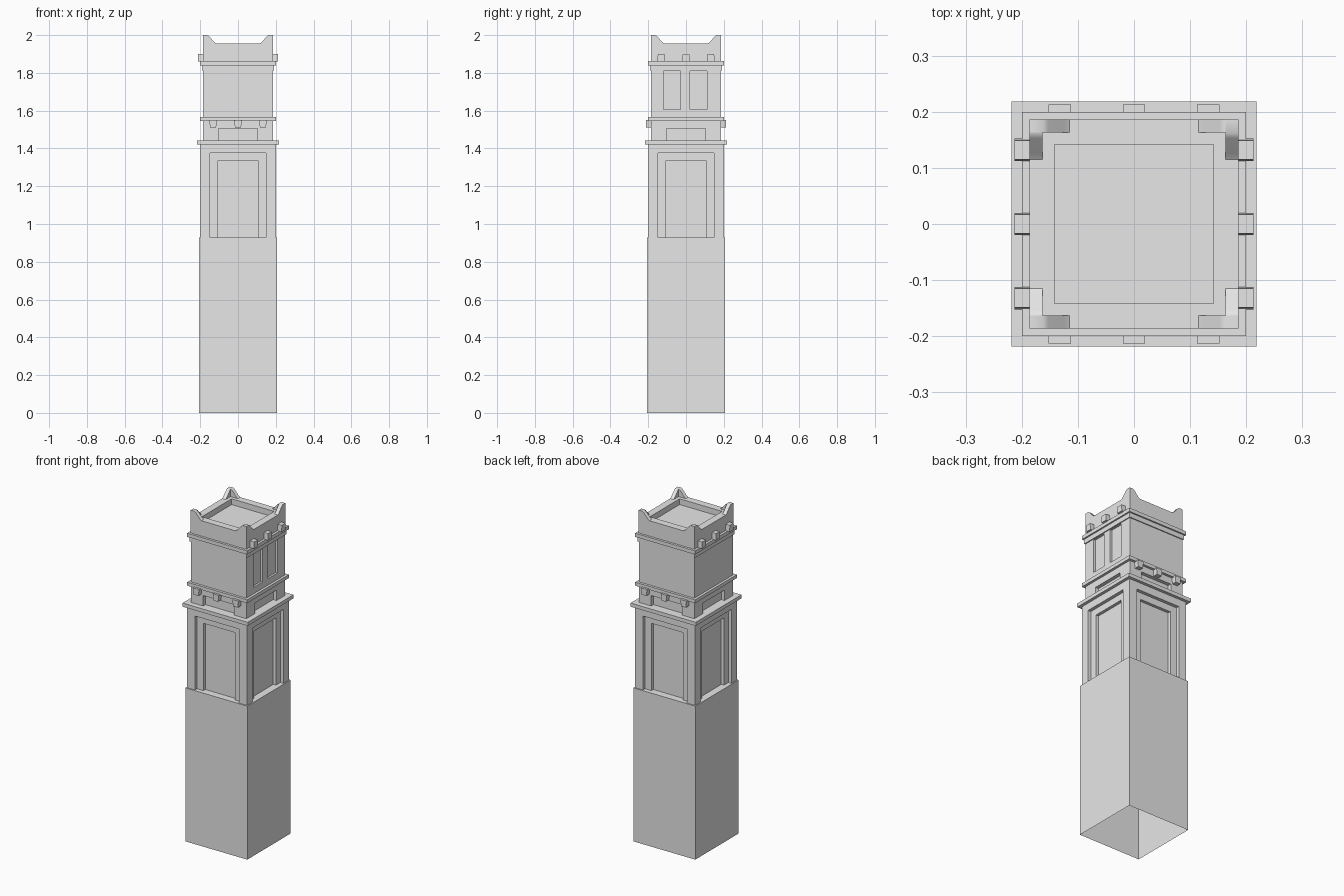
import bpy, bmesh, math
from mathutils import Matrix, Vector

cube = bpy.data.objects.get("Cube")
if cube:
    bpy.data.objects.remove(cube, do_unlink=True)

stone = bpy.data.materials.new("pale_grey_stone")
stone.use_nodes = True
stone.diffuse_color = (0.8, 0.8, 0.8, 1)
stone.node_tree.nodes["Principled BSDF"].inputs["Base Color"].default_value = (0.8, 0.8, 0.8, 1)


def finish(name, bm):
    bmesh.ops.recalc_face_normals(bm, faces=bm.faces)
    mesh = bpy.data.meshes.new(name)
    bm.to_mesh(mesh)
    bm.free()
    mesh.materials.append(stone)
    obj = bpy.data.objects.new(name, mesh)
    bpy.context.collection.objects.link(obj)
    return obj


def box(name, x, y, z, turn=0, taper_z=None, taper=1):
    """Box from (min, max) ranges, turned about the tower axis; one end may taper across x."""
    bm = bmesh.new()
    bmesh.ops.create_cube(bm, size=1)
    mid = (x[0] + x[1]) / 2
    for v in bm.verts:
        v.co = Vector(r[0] if c < 0 else r[1] for c, r in zip(v.co, (x, y, z)))
        if taper_z is not None and abs(v.co.z - taper_z) < 1e-4:
            v.co.x = mid + (v.co.x - mid) * taper
    bm.transform(Matrix.Rotation(math.radians(turn), 4, "Z"))
    return finish(name, bm)


def block(name, half, low, high):
    return box(name, (-half, half), (-half, half), (low, high))


def cut(obj, x, y, z, turn=0):
    """Carve a box out of a part and discard the cutter."""
    cutter = box("cutter", x, y, z, turn)
    cutter.hide_render = True
    mod = obj.modifiers.new("recess", "BOOLEAN")
    mod.operation, mod.solver, mod.object = "DIFFERENCE", "EXACT", cutter
    bpy.context.view_layer.objects.active = obj
    bpy.ops.object.modifier_apply(modifier=mod.name)
    bpy.data.objects.remove(cutter, do_unlink=True)


SIDES = (0, 90, 180, 270)   # front, left, back, right by turning

# Plain shaft, open underneath
shaft = block("shaft", 0.207, 0, 0.928)
bm = bmesh.new()
bm.from_mesh(shaft.data)
bmesh.ops.delete(bm, geom=[f for f in bm.faces if f.normal.z < -0.9], context="FACES_ONLY")
bm.to_mesh(shaft.data)
bm.free()

# Middle stage with stepped panels on every side
middle = block("panelled_stage", 0.2, 0.928, 1.42)
for turn in SIDES:
    cut(middle, (-0.148, 0.148), (-0.3, -0.18), (0.9, 1.375), turn)
    cut(middle, (-0.105, 0.105), (-0.3, -0.162), (0.9, 1.335), turn)
block("main_cornice", 0.218, 1.42, 1.442)

# Neck with a low opening on every side
neck = block("neck", 0.185, 1.442, 1.545)
for turn in SIDES:
    cut(neck, (-0.104, 0.104), (-0.3, -0.163), (1.4, 1.505), turn)
block("middle_cornice", 0.2, 1.545, 1.566)

# Belfry with a pair of panels on one side only
belfry = block("belfry", 0.185, 1.566, 1.815)
for span in ((-0.118, -0.03), (0.02, 0.112)):
    cut(belfry, span, (-0.3, -0.173), (1.605, 1.81), 90)
block("upper_moulding", 0.191, 1.812, 1.84)
block("upper_cornice", 0.2, 1.84, 1.862)

# Small blocks: below the middle cornice front and back, above the upper one at the sides
for i, c in enumerate((-0.132, 0, 0.132)):
    span = (c - 0.02, c + 0.02)
    for turn in SIDES:
        if turn % 180 == 0:
            box(f"lower_block_{turn}_{i}", span, (-0.213, -0.18), (1.51, 1.55), turn, 1.51, 0.8)
        else:
            box(f"upper_block_{turn}_{i}", span, (-0.213, -0.18), (1.86, 1.9), turn, 1.9, 0.85)

# Parapet around a sunken roof
parapet = block("parapet", 0.186, 1.862, 1.955)
cut(parapet, (-0.142, 0.142), (-0.142, 0.142), (1.92, 2.1))

# Raised corner horns: two sloped arms meeting at each corner
PROFILE = ((0.186, 1.95), (0.186, 2.0), (0.162, 2.0), (0.153, 1.994),
           (0.126, 1.963), (0.115, 1.955), (0.115, 1.95))


def horn_arm(name, turn, side):
    bm = bmesh.new()
    face = bm.faces.new([bm.verts.new((side * x, -0.186, z)) for x, z in PROFILE])
    out = bmesh.ops.extrude_face_region(bm, geom=[face])
    verts = [g for g in out["geom"] if isinstance(g, bmesh.types.BMVert)]
    bmesh.ops.translate(bm, verts=verts, vec=(0, 0.023, 0))
    bm.transform(Matrix.Rotation(math.radians(turn), 4, "Z"))
    obj = finish(name, bm)
    bpy.ops.object.select_all(action="DESELECT")
    obj.select_set(True)
    bpy.context.view_layer.objects.active = obj
    bpy.ops.object.shade_smooth_by_angle(angle=math.radians(40))


for turn in SIDES:
    for side in (-1, 1):
        horn_arm(f"corner_horn_{turn}_{'a' if side < 0 else 'b'}", turn, side)
